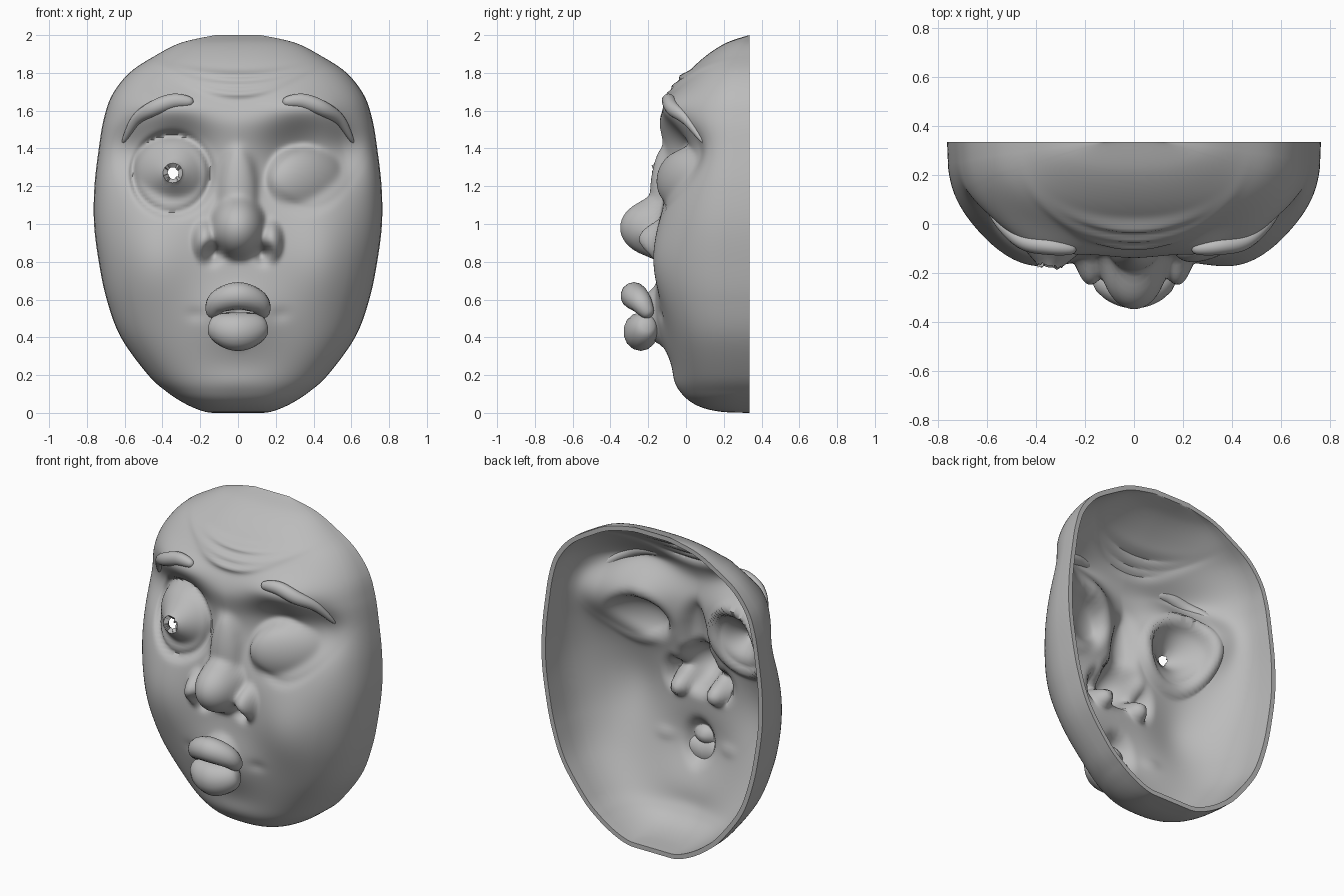
import bpy, bmesh, math
from mathutils import Vector
from mathutils.bvhtree import BVHTree

if "Cube" in bpy.data.objects:
    bpy.data.objects.remove(bpy.data.objects["Cube"])

grey = bpy.data.materials.new("mask grey")
grey.use_nodes = True
COLOUR = (0.5, 0.5, 0.5, 1)
grey.diffuse_color = COLOUR
grey.node_tree.nodes["Principled BSDF"].inputs["Base Color"].default_value = COLOUR

RIM = 0.335
# mask rows: height, half width, depth of the centre line in front of the rim
ROWS = [Vector(r) for r in (
    (0, .13, 0), (.005, .17, .14), (.025, .23, .24), (.06, .3, .31), (.11, .375, .355),
    (.2, .475, .39), (.4, .62, .435), (.6, .695, .465), (.8, .737, .48), (1, .762, .475),
    (1.2, .76, .46), (1.4, .737, .46), (1.55, .712, .475), (1.68, .668, .415),
    (1.8, .575, .325), (1.89, .44, .23), (1.96, .3, .12), (2, .12, 0))]


def spline(pts, t):
    """Smooth curve through the points, t from 0 to 1."""
    s = t * (len(pts) - 1)
    i = min(int(s), len(pts) - 2)
    f = s - i
    a, b, c, d = (pts[max(0, min(len(pts) - 1, i + k))] for k in (-1, 0, 1, 2))
    return b + 0.5 * f * (c - a + f * (2 * a - 5 * b + 4 * c - d + f * (3 * (b - c) + d - a)))


def gauss(v, s):
    return math.exp(-(v / s) ** 2)


def blend(a, b, k):
    h = max(k - abs(a - b), 0) / k
    return max(a, b) + h * h * k / 4


def dome(x, z, cx, cz, rx, rz, cy, ry, tilt=0):
    """Forward reach of an ellipsoid bulge; tilt turns it to the side of the head."""
    q = ((x - cx) / rx) ** 2 + ((z - cz) / rz) ** 2
    base = -cy - tilt * (abs(x) - abs(cx))
    return base + ry * math.sqrt(1 - q) if q < 1 else base - 3 * (math.sqrt(q) - 1) * ry


def relief(x, z, fade):
    """Soft hollows and swellings, as forward offset."""
    ax = abs(x)
    d = .06 * gauss(ax - .45, .2) * gauss(z - .8, .28)        # cheeks
    d -= .13 * gauss(ax - .31, .18) * gauss(z - 1.36, .18)    # eye sockets
    d -= .08 * gauss(ax - .58, .13) * gauss(z - 1.38, .16)    # temples
    d += .05 * gauss(ax - .36, .2) * gauss(z - 1.62, .08)     # brow ridges
    d += .06 * gauss(x, .2) * gauss(z - .5, .17)              # muzzle
    d += .015 * gauss(x, .2) * gauss(z - .16, .07)            # chin
    d -= .012 * gauss(ax - .22, .05) * gauss(z - .52, .025)   # mouth corners
    for zc, span, k in ((1.69, .22, .9), (1.735, .28, .6), (1.785, .24, .4)):
        d += .038 * gauss(x, span) * gauss(z - zc - k * x * x, .017)  # forehead folds
    return d * min(1, fade * 1.3)


def reach(x, z, base, fade):
    d = base + relief(x, z, fade)
    d = blend(d, dome(x, z, 0, 1.15, .1, .25, -.1, .09), .08)           # nose bridge
    d = blend(d, dome(x, z, 0, .98, .145, .165, -.12, .23), .05)        # nose ball
    for s in (-1, 1):
        d = blend(d, dome(x, z, s * .175, .905, .07, .115, -.1, .155), .02)   # nose wings
        d -= .13 * gauss(x - s * .14, .04) * gauss(z - .845, .035)            # nostrils
    # wide open eye: ring of lid, then the ball with a pointed front
    r = math.hypot(x + .35, z - 1.265)
    d = blend(d, dome(x, z, -.345, 1.27, .24, .235, .03, .09, .35), .02)
    d -= .05 * gauss(r - .205, .014)
    d = blend(d, dome(x, z, -.36, 1.26, .195, .2, .03, .15, .25), .01)
    d += .075 * gauss(r, .09)
    # winking eye: closed almond lid with a faint slit
    d = blend(d, dome(x, z, .37, 1.225, .215, .18, .02, .14, .5), .015)
    slit = 1.2 - .12 * (1 - ((x - .38) / .2) ** 2)
    d -= .018 * gauss(x - .38, .17) * gauss(z - slit, .014)
    # pocket behind the lips
    d = blend(d, dome(x, z, 0, .52, .12, .15, -.14, .1), .03)
    d -= .09 * gauss(x, .05) * gauss(z - .535, .03)
    return d


def finish(obj, angle):
    obj.data.materials.append(grey)
    bpy.ops.object.select_all(action='DESELECT')
    obj.select_set(True)
    bpy.context.view_layer.objects.active = obj
    for m in list(obj.modifiers):
        bpy.ops.object.modifier_apply(modifier=m.name)
    for v in obj.data.vertices:
        v.co.y = min(v.co.y, RIM)
    bpy.ops.object.shade_smooth_by_angle(angle=math.radians(angle))


# face shell: full across the cheeks, rounder across the forehead
NU, NV = 160, 190
bm = bmesh.new()
grid = []
for j in range(NV + 1):
    z, w, depth = spline(ROWS, j / NV)
    power = 2.4 + .5 * gauss(z - .75, .6)
    row = []
    for i in range(NU + 1):
        u = 2 * i / NU - 1
        u = .45 * u + .55 * math.sin(u * math.pi / 2)
        fade = max(0, 1 - abs(u) ** power) ** (1 / power)
        edge = i in (0, NU) or j in (0, NV)
        base = max(0, depth) * fade - RIM
        d = -RIM if edge else max(-RIM, reach(u * w, z, base, fade * min(1, depth * 4)))
        row.append(bm.verts.new((u * w, -d, z)))
    grid.append(row)
for j in range(NV):
    for i in range(NU):
        bm.faces.new((grid[j][i], grid[j][i + 1], grid[j + 1][i + 1], grid[j + 1][i]))
# even out the steep flanks of nose and eyes
features = [v for row in grid[3:-3] for v in row[8:-8]]
for _ in range(3):
    bmesh.ops.smooth_vert(bm, verts=features, factor=.5,
                          use_axis_x=True, use_axis_y=True, use_axis_z=True)
bm.normal_update()
tree = BVHTree.FromBMesh(bm)


# pupil hole
def from_pupil(co):
    return Vector((co.x + .345, 0, co.z - 1.27))


hole = [f for f in bm.faces if from_pupil(f.calc_center_median()).length < .045]
bmesh.ops.delete(bm, geom=hole, context='FACES')
for v in bm.verts:
    out = from_pupil(v.co)
    if v.is_boundary and out.length < .1:
        v.co += out.normalized() * .052 - out
mesh = bpy.data.meshes.new("face_shell")
bm.to_mesh(mesh)
bm.free()
shell = bpy.data.objects.new("face_shell", mesh)
bpy.context.collection.objects.link(shell)
solid = shell.modifiers.new("thickness", 'SOLIDIFY')
solid.thickness, solid.offset = .028, -1
finish(shell, 65)


def surface_y(x, z):
    hit = tree.ray_cast(Vector((x, -2, z)), Vector((0, 1, 0)))[0]
    return hit.y if hit else RIM


def loft(name, path, radius, steps=32, sides=14, squash=1.0):
    """Tapered tube along a path; radius is a function of 0..1."""
    b = bmesh.new()
    rings = []
    for k in range(steps + 1):
        t = k / steps
        c = spline(path, t)
        along = (spline(path, min(1, t + .02)) - spline(path, max(0, t - .02))).normalized()
        side = along.cross(Vector((0, 1, 0))).normalized()
        front = side.cross(along)
        r = radius(t)
        rings.append([b.verts.new(c + r * (side * math.cos(a) + front * squash * math.sin(a)))
                      for a in (2 * math.pi * n / sides for n in range(sides))])
    for p, q in zip(rings, rings[1:]):
        for n in range(sides):
            b.faces.new((p[n], p[n - 1], q[n - 1], q[n]))
    b.faces.new(rings[0])
    b.faces.new(rings[-1])
    bmesh.ops.recalc_face_normals(b, faces=b.faces)
    me = bpy.data.meshes.new(name)
    b.to_mesh(me)
    b.free()
    obj = bpy.data.objects.new(name, me)
    bpy.context.collection.objects.link(obj)
    finish(obj, 60)


# eyebrows, laid on the face
for name, s in (("right_eyebrow", -1), ("left_eyebrow", 1)):
    flat = ((.235, 1.645), (.34, 1.65), (.45, 1.61), (.54, 1.55), (.61, 1.43))
    path = [Vector((s * x, surface_y(s * x, z) + .005, z)) for x, z in flat]
    loft(name, path, lambda t: .004 + .038 * math.sin(math.pi * t ** .7) ** .7, squash=.9)

# puckered lips
upper = [Vector(p) for p in ((-.14, -.19, .51), (-.105, -.24, .585), (0, -.275, .62),
                             (.105, -.24, .585), (.14, -.19, .51))]
lower = [Vector(p) for p in ((-.15, -.2, .47), (0, -.24, .43), (.15, -.2, .47))]
loft("upper_lip", upper, lambda t: .012 + .06 * math.sin(math.pi * t) ** .6)
loft("lower_lip", lower, lambda t: .01 + .092 * math.sin(math.pi * t) ** .5, squash=.9)
